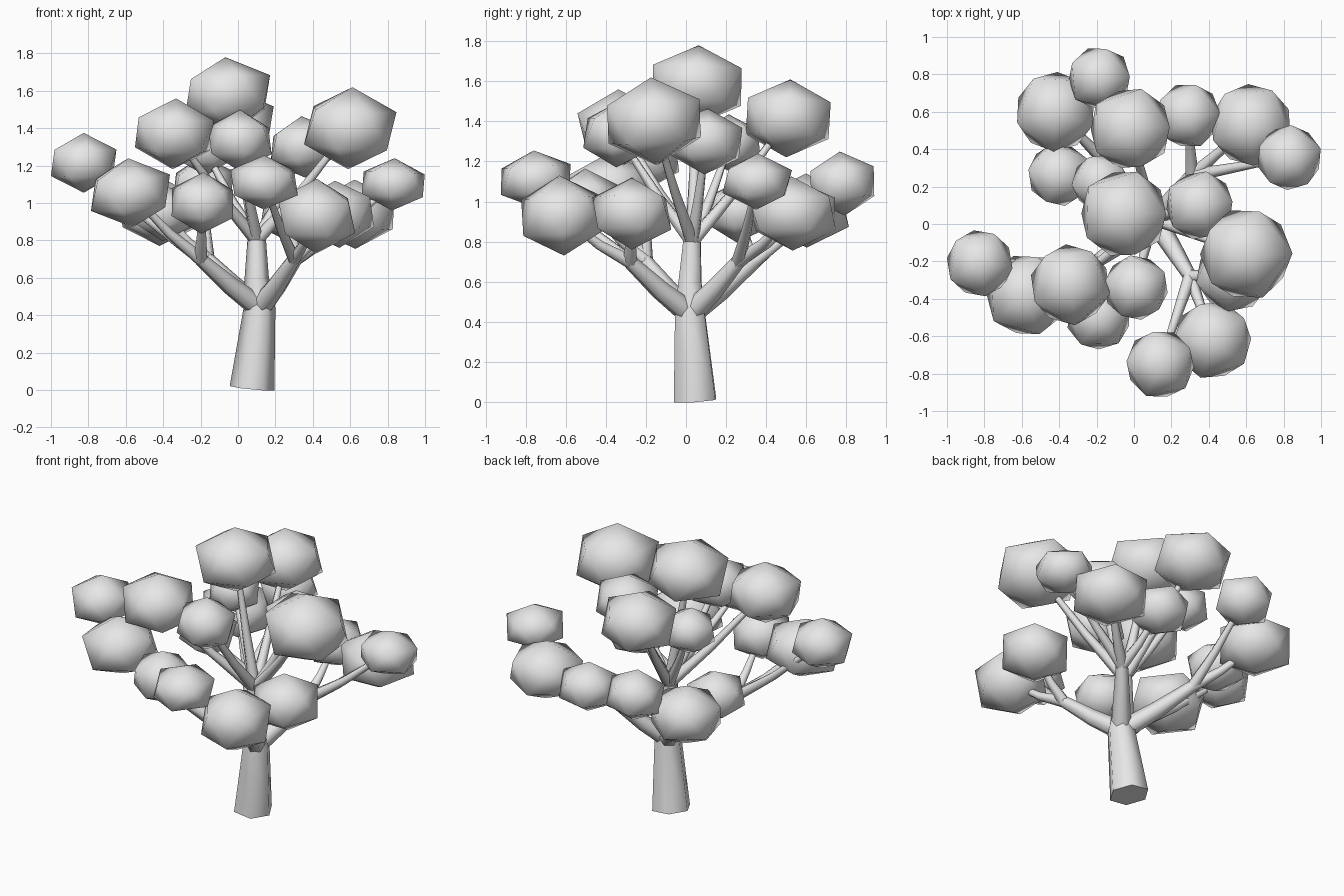
import bpy
import bmesh
import random
from math import pi
from mathutils import Vector, Euler

random.seed(4)

default_cube = bpy.data.objects.get("Cube")
if default_cube:
    bpy.data.objects.remove(default_cube, do_unlink=True)


def make_material(name, colour):
    material = bpy.data.materials.new(name)
    material.use_nodes = True
    material.diffuse_color = colour
    material.node_tree.nodes["Principled BSDF"].inputs["Base Color"].default_value = colour
    return material


pale_grey = make_material("pale grey", (0.8, 0.8, 0.8, 1))


def add_object(name, mesh):
    """Link a smooth shaded mesh in the single colour."""
    mesh.materials.clear()
    mesh.materials.append(pale_grey)
    for polygon in mesh.polygons:
        polygon.use_smooth = True
    result = bpy.data.objects.new(name, mesh)
    bpy.context.collection.objects.link(result)
    return result


def add_limb(name, points, radii):
    """Tapered six-sided limb swept along a path."""
    curve = bpy.data.curves.new(name + " path", "CURVE")
    curve.dimensions = "3D"
    curve.fill_mode = "FULL"
    curve.bevel_depth = 1
    curve.bevel_resolution = 1
    curve.use_fill_caps = True
    spline = curve.splines.new("POLY")
    spline.points.add(len(points) - 1)
    for target, point, radius in zip(spline.points, points, radii):
        target.co = (*point, 1)
        target.radius = radius
    path = bpy.data.objects.new(name + " path", curve)
    bpy.context.collection.objects.link(path)
    graph = bpy.context.evaluated_depsgraph_get()
    mesh = bpy.data.meshes.new_from_object(path.evaluated_get(graph))
    bpy.data.objects.remove(path, do_unlink=True)
    add_object(name, mesh)


def add_leaf_clump(name, centre, width, height):
    """Flattened icosahedron, turned and tipped a little at random."""
    bm = bmesh.new()
    bmesh.ops.create_icosphere(bm, subdivisions=1, radius=1)
    tilt = Euler((random.uniform(-0.08, 0.08), random.uniform(-0.08, 0.08), 0)).to_matrix()
    turn = Euler((0, 0, random.uniform(0, 2 * pi))).to_matrix()
    for vert in bm.verts:
        spun = turn @ vert.co
        spun = Vector((spun.x * width * 1.13, spun.y * width * 1.13, spun.z * height))
        vert.co = tilt @ spun + centre
    mesh = bpy.data.meshes.new(name)
    bm.to_mesh(mesh)
    bm.free()
    add_object(name, mesh)


# Trunk, flared at the foot and rising into the central stem
crotch = Vector((0.115, 0.02, 0.44))
stem_top = Vector((0.1, 0.03, 0.8))
add_limb("trunk",
         [(0.075, 0.045, 0.01), crotch, (0.1, 0.02, 0.6), stem_top],
         [0.12, 0.085, 0.065, 0.05])

# Main boughs: the fork that each one ends in
forks = {
    "front right": Vector((-0.2, -0.2, 0.7)),
    "front left": Vector((0.3, -0.28, 0.7)),
    "back left": Vector((0.31, 0.26, 0.7)),
    "back right": Vector((-0.16, 0.34, 0.7)),
}
for side, fork in forks.items():
    middle = crotch.lerp(fork, 0.5) + Vector((0, 0, -0.01))
    add_limb(side + " bough", [crotch, middle, fork], [0.06, 0.05, 0.036])
forks["crown"] = stem_top

# Leaf clumps by fork: centre, half width and half height
clumps = {
    "crown": {
        "top": (-0.055, 0.055, 1.58, 0.23, 0.2),
        "rear": (-0.02, 0.51, 1.415, 0.215, 0.195),
        "fore": (-0.34, -0.325, 1.37, 0.21, 0.19),
        "small fore": (0.01, -0.34, 1.335, 0.17, 0.165),
        "small side": (0.35, 0.1, 1.3, 0.18, 0.165),
        "large side": (0.6, -0.16, 1.4, 0.24, 0.22),
        "inner": (-0.18, 0.22, 1.29, 0.15, 0.145),
    },
    "front right": {
        "inner": (-0.19, -0.5, 1, 0.17, 0.165),
        "middle": (-0.575, -0.38, 1.055, 0.215, 0.185),
        "outer": (-0.825, -0.21, 1.215, 0.175, 0.16),
    },
    "front left": {
        "inner": (0.53, -0.27, 0.94, 0.195, 0.18),
        "middle": (0.42, -0.62, 0.93, 0.205, 0.2),
        "outer": (0.14, -0.75, 1.11, 0.18, 0.145),
    },
    "back left": {
        "inner": (0.29, 0.58, 0.94, 0.17, 0.155),
        "middle": (0.625, 0.53, 0.94, 0.215, 0.185),
        "outer": (0.83, 0.355, 1.1, 0.17, 0.14),
    },
    "back right": {
        "inner": (-0.4, 0.265, 0.95, 0.165, 0.155),
        "middle": (-0.42, 0.6, 0.955, 0.21, 0.185),
        "outer": (-0.185, 0.78, 1.09, 0.165, 0.16),
    },
}
for side, group in clumps.items():
    fork = forks[side]
    for place, (x, y, z, width, height) in group.items():
        centre = Vector((x, y, z))
        name = side + " " + place
        add_leaf_clump(name + " leaves", centre, width, height)
        # Twig from the fork into the clump, sagging slightly
        bend = fork.lerp(centre, 0.45) + Vector((0, 0, -0.02))
        add_limb(name + " twig", [fork, bend, centre], [0.036, 0.026, 0.014])
